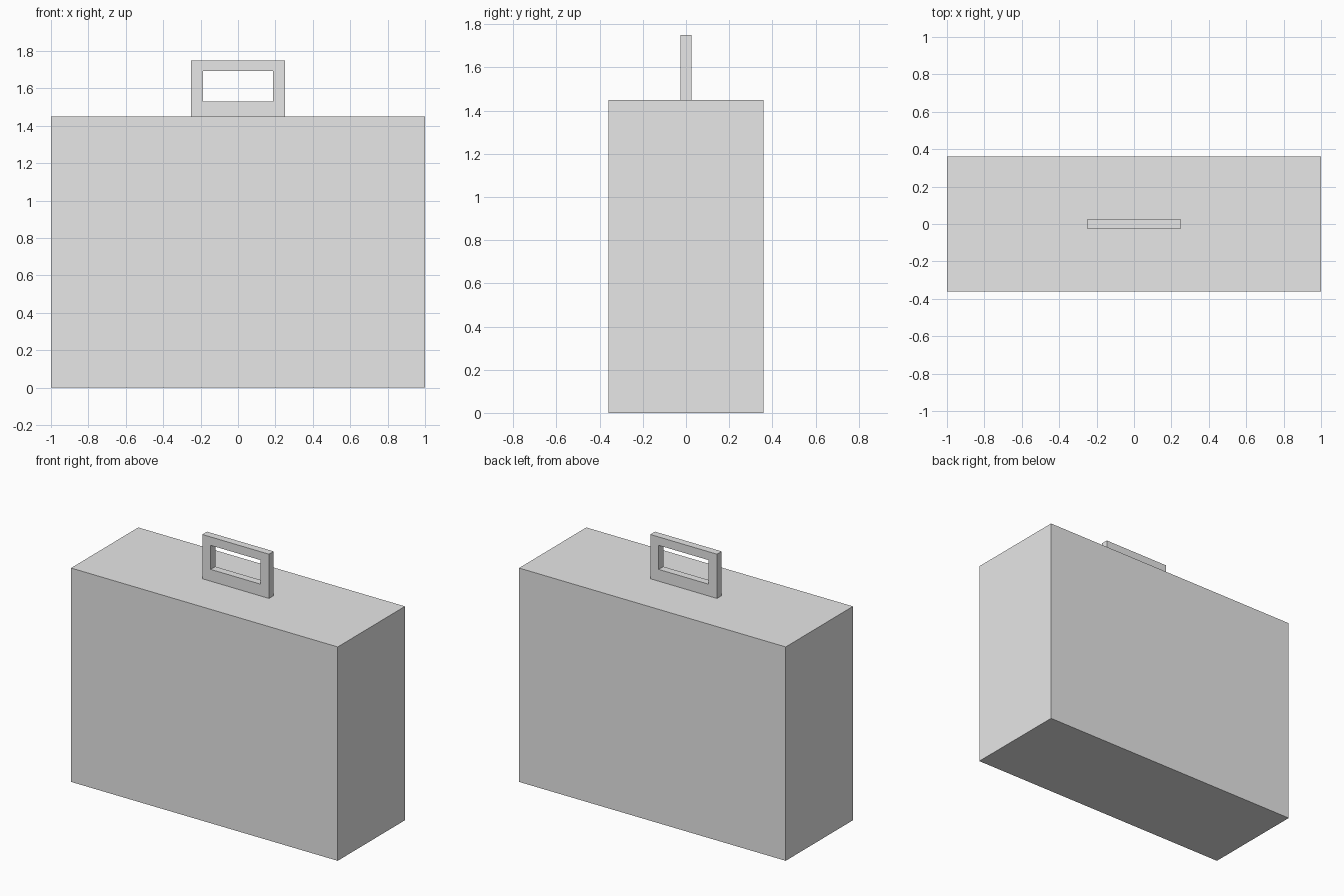
import bpy
import bmesh

default = bpy.data.objects.get("Cube")
if default:
    bpy.data.objects.remove(default, do_unlink=True)

# One plain grey for the whole case
grey = bpy.data.materials.new("light grey")
grey.use_nodes = True
colour = (0.8, 0.8, 0.8, 1)
grey.diffuse_color = colour
grey.node_tree.nodes["Principled BSDF"].inputs["Base Color"].default_value = colour

BODY_TOP = 1.45


def add_object(name, bm):
    bmesh.ops.recalc_face_normals(bm, faces=bm.faces)
    mesh = bpy.data.meshes.new(name)
    bm.to_mesh(mesh)
    bm.free()
    mesh.materials.append(grey)
    obj = bpy.data.objects.new(name, mesh)
    bpy.context.collection.objects.link(obj)
    return obj


def rectangle(bm, half_width, bottom, top, y):
    corners = [(-half_width, bottom), (half_width, bottom),
               (half_width, top), (-half_width, top)]
    return [bm.verts.new((x, y, z)) for x, z in corners]


def extrude_back(bm, depth):
    result = bmesh.ops.extrude_face_region(bm, geom=bm.faces[:])
    moved = [v for v in result["geom"] if isinstance(v, bmesh.types.BMVert)]
    bmesh.ops.translate(bm, verts=moved, vec=(0, depth, 0))


# Case body: a plain sharp-edged box
bm = bmesh.new()
bm.faces.new(rectangle(bm, 1.0, 0, BODY_TOP, -0.36))
extrude_back(bm, 0.72)
add_object("case_body", bm)

# Handle: a flat rectangular frame with an open grip hole
bm = bmesh.new()
outer = rectangle(bm, 0.25, BODY_TOP, 1.75, -0.025)
inner = rectangle(bm, 0.187, 1.53, 1.693, -0.025)
for i in range(4):
    j = (i + 1) % 4
    bm.faces.new((outer[i], outer[j], inner[j], inner[i]))
extrude_back(bm, 0.05)
add_object("handle", bm)
